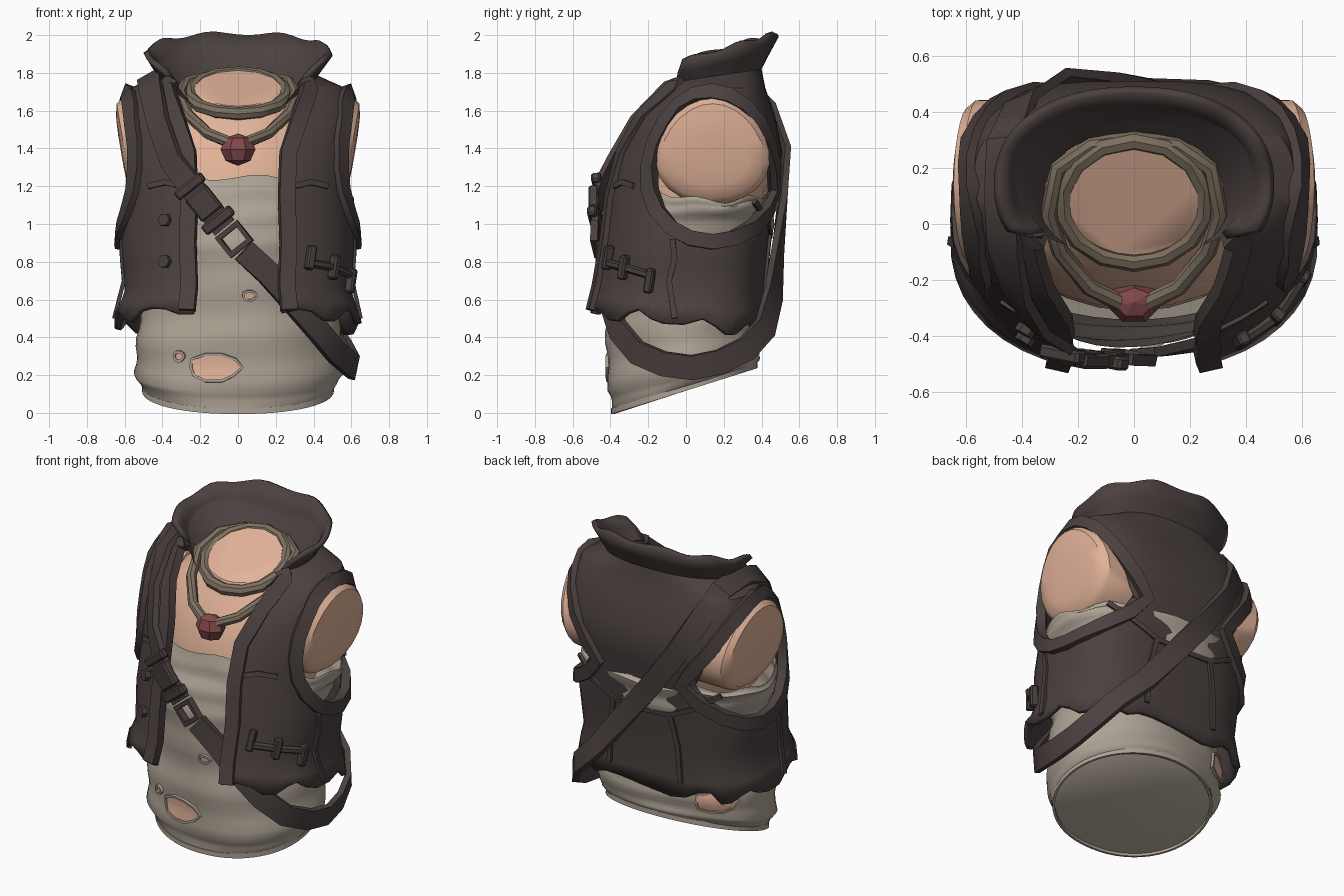
import bpy, bmesh, math, random
from math import sin, cos, pi, radians
from mathutils import Vector, Matrix
from mathutils.bvhtree import BVHTree

random.seed(4)
if "Cube" in bpy.data.objects:
    bpy.data.objects.remove(bpy.data.objects["Cube"])


def material(name, rgb):
    m = bpy.data.materials.new(name)
    m.use_nodes = True
    m.diffuse_color = (*rgb, 1)
    m.node_tree.nodes["Principled BSDF"].inputs["Base Color"].default_value = (*rgb, 1)
    return m


LEATHER = material("dark leather", (0.07, 0.053, 0.051))
LINEN = material("pale linen", (0.42, 0.365, 0.30))
SKIN = material("skin", (0.76, 0.45, 0.32))
CORD = material("taupe cord", (0.20, 0.16, 0.115))
RED = material("red stone", (0.22, 0.065, 0.068))


def activate(ob):
    bpy.ops.object.select_all(action="DESELECT")
    ob.select_set(True)
    bpy.context.view_layer.objects.active = ob


def make(name, verts, faces, mat, angle=40, recalc=True):
    me = bpy.data.meshes.new(name)
    me.from_pydata([tuple(v) for v in verts], [], faces)
    if recalc:
        bm = bmesh.new()
        bm.from_mesh(me)
        bmesh.ops.recalc_face_normals(bm, faces=bm.faces)
        bm.to_mesh(me)
        bm.free()
    me.materials.append(mat)
    ob = bpy.data.objects.new(name, me)
    bpy.context.collection.objects.link(ob)
    activate(ob)
    bpy.ops.object.shade_smooth_by_angle(angle=radians(angle))
    return ob


def refine(rings, steps):
    out = []
    for a, b in zip(rings, rings[1:]):
        out += [[p + (q - p) * k / steps for p, q in zip(a, b)] for k in range(steps)]
    return out + [list(rings[-1])]


def on_ring(ring, th, front=1.0):
    """Point on a tilted oval ring: height, half width, centre y, half depth, tilt, back squareness."""
    z, rx, cy, ry, tilt, back = ring[:6]
    e = front if cos(th) > 0 else back
    x = rx * math.copysign(abs(sin(th)) ** e, sin(th))
    y = cy - ry * math.copysign(abs(cos(th)) ** e, cos(th))
    return Vector((x, y, z + tilt * (y - cy)))


def open_row(ring, cols):
    """One row of points round a ring, leaving its front opening free."""
    a = radians(ring[6])
    return [on_ring(ring, a + (2 * pi - 2 * a) * j / (cols - 1), .9) for j in range(cols)]


def grid_faces(rows, cols, closed):
    return [(i * cols + j, i * cols + (j + 1) % cols, (i + 1) * cols + (j + 1) % cols, (i + 1) * cols + j)
            for i in range(rows - 1) for j in range(cols if closed else cols - 1)]


def sweep(name, pts, normals, section, mat, closed=False, angle=40):
    """Carry a cross-section (sideways, outward) along a path."""
    pts = [Vector(p) for p in pts]
    n, k, verts = len(pts), len(section), []
    for i, p in enumerate(pts):
        a = pts[(i - 1) % n] if closed else pts[max(i - 1, 0)]
        b = pts[(i + 1) % n] if closed else pts[min(i + 1, n - 1)]
        t = (b - a).normalized()
        out = Vector(normals[i])
        out = (out - t * out.dot(t)).normalized()
        side = t.cross(out)
        verts += [p + side * u + out * v for u, v in section]
    faces = grid_faces(n, k, True)
    if closed:
        faces += [((n - 1) * k + j, (n - 1) * k + (j + 1) % k, (j + 1) % k, j) for j in range(k)]
    else:
        faces += [tuple(range(k)), tuple(range((n - 1) * k, n * k))]
    return make(name, verts, faces, mat, angle)


def flat(w, t):
    return [(-w / 2, -t / 2), (w / 2, -t / 2), (w / 2, t / 2), (-w / 2, t / 2)]


def round_section(r, n=8):
    return [(r * cos(2 * pi * i / n), r * sin(2 * pi * i / n)) for i in range(n)]


def box(name, centre, size, along, out, mat):
    along, out = Vector(along).normalized(), Vector(out)
    out = (out - along * out.dot(along)).normalized()
    rot = Matrix((along.cross(out), along, out)).transposed().to_4x4()
    bm = bmesh.new()
    bmesh.ops.create_cube(bm, matrix=Matrix.Translation(centre) @ rot @ Matrix.Diagonal((*size, 1)))
    bmesh.ops.bevel(bm, geom=bm.edges[:], offset=min(size) * 0.2, segments=1, affect="EDGES")
    me = bpy.data.meshes.new(name)
    bm.to_mesh(me)
    bm.free()
    me.materials.append(mat)
    bpy.context.collection.objects.link(bpy.data.objects.new(name, me))


def project(tree, origin, direction, off):
    loc, nor, *_ = tree.ray_cast(Vector(origin), Vector(direction))
    if loc is None:
        return None
    if nor.dot(Vector(direction)) > 0:
        nor = -nor
    return loc + nor * off, nor


# Skin: chest and neck, closed by a sloping flat top
chest = [(1.05, .48, .03, .34, 0, 1), (1.25, .52, .08, .38, 0, 1), (1.45, .54, .12, .33, 0, 1),
         (1.58, .45, .12, .28, .2, 1), (1.66, .30, .10, .23, .4, 1), (1.72, .23, .08, .19, .5, 1)]
N = 24
verts = [on_ring(r, 2 * pi * j / N) for r in chest for j in range(N)]
make("chest_and_neck", verts, grid_faces(len(chest), N, True)
     + [tuple(range((len(chest) - 1) * N, len(chest) * N))], SKIN, recalc=False)

# Skin: shoulder stumps, leaning outward at the top
for s, label in ((1, "left"), (-1, "right")):
    verts = []
    for x, k in ((.35, 1), (.565, 1), (.6, .9), (.615, .65), (.62, .3)):
        for j in range(N):
            a = 2 * pi * j / N
            dz = .28 * k * sin(a)
            verts.append((s * (x + .17 * dz), .14 + .3 * k * cos(a) * (1 - .15 * sin(a)), 1.385 + dz))
    make(label + "_shoulder", verts, grid_faces(5, N, True) + [tuple(range(4 * N, 5 * N))], SKIN)

# Shirt: slanted flat underside and soft diagonal folds
shirt = refine([(.13, .50, -.01, .38, .32, 1), (.21, .555, -.01, .40, .24, .95), (.40, .54, -.01, .41, .08, .95),
                (.60, .51, 0, .41, 0, .95), (.85, .52, 0, .43, 0, .95), (1.0, .575, .02, .44, 0, .9),
                (1.12, .615, .05, .43, 0, .9), (1.2, .61, .06, .40, -.12, .9)], 4)
M = 56
verts = []
for i, r in enumerate(shirt):
    u = i / (len(shirt) - 1)
    for j in range(M):
        th = 2 * pi * j / M
        p = on_ring(r, th, .95)
        fold = sin(2 * th + 24 * u) * sin(3 * th - 17 * u) * .016 * min(1, 8 * u, 8 * (1 - u))
        p += Vector((sin(th), -cos(th), 0)) * fold
        p.z += max(0, u - .75) * 4 * (.015 * sin(9 * th) - .07 * abs(sin(th)) ** 3)
        verts.append(p)
faces = grid_faces(len(shirt), M, True)
shirt_tree = BVHTree.FromPolygons(verts, faces)
make("shirt", verts, faces + [tuple(reversed(range(M)))], LINEN, 60, recalc=False)
hem = verts[:M]
sweep("shirt_hem", hem, [(p.x, p.y, 0) for p in hem], flat(.03, .015), LINEN, True)

# Torn holes: thin skin plates with a frayed edge
for label, c, d, a, b in (("front", (-.125, -1, .24), (0, 1, 0), .135, .075), ("small", (-.31, -1, .30), (0, 1, 0), .025, .025),
                          ("upper", (.06, -1, .62), (0, 1, 0), .035, .025), ("back", (-1.2, .87, .38), (.8, -.6, 0), .12, .065)):
    d = Vector(d)
    side, pts, nors, K = d.cross(Vector((0, 0, 1))), [], [], 10
    for k in (.3, .7, 1):
        for j in range(K):
            t = 2 * pi * j / K
            wob = 1 + .12 * sin(3 * t + 1)
            p, n = project(shirt_tree, Vector(c) + side * a * k * wob * cos(t) + Vector((0, 0, b * k * sin(t))), d, .008)
            pts.append(p)
            nors.append(n)
    make(label + "_hole_skin", pts, grid_faces(3, K, True) + [tuple(range(K))], SKIN)
    sweep(label + "_hole_edge", pts[-K:], nors[-K:], flat(.014, .016), LINEN, True)

# Vest: open-fronted shell; last value is the opening angle of each ring
vest = refine([(.49, .655, -.055, .475, -.12, .65, 19), (.65, .60, -.04, .46, -.05, .65, 20), (.9, .62, -.01, .45, 0, .65, 20),
               (1.15, .60, .02, .45, 0, .65, 20), (1.38, .62, .07, .44, 0, .65, 20), (1.58, .62, .10, .37, 0, .65, 27),
               (1.72, .57, .15, .27, 0, .7, 36), (1.78, .42, .13, .27, .15, .85, 50), (1.9, .5, .14, .35, .28, .9, 64)], 2)
C = 41
rows = [open_row(r, C) for r in vest]
for j in range(C):
    rows[0][j].z += .03 * sin(1.4 * j) + random.uniform(-.02, .02)
    rows[-1][j].z += .012 * sin(.9 * j)
verts = sum(rows, [])
faces = grid_faces(len(rows), C, False)
vest_tree = BVHTree.FromPolygons(verts, faces)
body = make("vest", verts, faces, LEATHER, 35, recalc=False)
mod = body.modifiers.new("thickness", "SOLIDIFY")
mod.thickness, mod.offset = .03, -1

# Collar lining funnelling down to the neck
lining = refine([(1.885, .475, .14, .325, .28, .9, 64), (1.77, .37, .11, .27, .3, .9, 58), (1.70, .32, .09, .235, .4, .9, 48)], 2)
make("collar_lining", sum((open_row(r, C) for r in lining), []), grid_faces(len(lining), C, False), LEATHER, recalc=False)

# Egg-shaped armholes cut straight through from side to side
H = 20
loop = [(cos(a) * (1 - .14 * sin(a)), sin(a)) for a in (2 * pi * j / H for j in range(H))]
cutter = make("armhole_cutter", [(x, .135 + .305 * c, 1.3 + .375 * s) for x in (-1, 1) for c, s in loop],
              grid_faces(2, H, True) + [tuple(range(H)), tuple(range(H, 2 * H))], LEATHER)
cutter.hide_render = True
cut = body.modifiers.new("armholes", "BOOLEAN")
cut.operation, cut.object, cut.solver = "DIFFERENCE", cutter, "EXACT"
activate(body)
for m in ("thickness", "armholes"):
    bpy.ops.object.modifier_apply(modifier=m)
bpy.data.objects.remove(cutter)

for s, label in ((1, "left"), (-1, "right")):
    # Raised armhole trim
    hits = [project(vest_tree, (s, .135 + .325 * c, 1.3 + .395 * v), (-s, 0, 0), .008) for c, v in loop]
    hits = [h for h in hits if h]
    sweep(label + "_armhole_trim", [h[0] for h in hits], [h[1] for h in hits], flat(.08, .055), LEATHER, True, 25)
    # Front edge band running up to the collar
    edge = [on_ring(r, s * radians(r[6] + 3), .9) for r in vest[:15]]
    sweep(label + "_front_band", edge, [(p.x * .6, p.y - .25, .15) for p in edge], flat(.085, .05), LEATHER, angle=25)
    # Raised panel seams
    f, b, w = (0, 1, 0), (0, -1, 0), (-s, 0, 0)
    for k, (d, path) in enumerate(((f, [(.30, 1.2), (.38, 1.22), (.47, 1.2)]), (w, [(-.06, .5), (-.09, .7), (-.06, .82), (-.07, .92)]),
                                   (b, [(.5, 1.12), (.35, 1.02), (.2, .95), (0, .94)]), (b, [(.2, .95), (.24, .75), (.25, .52)]))):
        hits = [project(vest_tree, (s * u, -d[1], z) if d[1] else (s, u, z), d, .004) for u, z in path]
        hits = [h for h in hits if h]
        sweep(f"{label}_seam_{k}", [h[0] for h in hits], [h[1] for h in hits], flat(.03, .02), LEATHER)

# Studs on the right front
for k, z in enumerate((1.02, .8)):
    p, n = project(vest_tree, (-.38, -1, z), (0, 1, 0), 0)
    sweep(f"stud_{k}", [p, p + n * .03], [(0, 0, 1)] * 2, round_section(.035, 6), LEATHER, angle=20)

# Lacing on the left front: upright toggles joined by a cord
laces = [project(vest_tree, (sin(a), -cos(a), z), (-sin(a), cos(a), 0), .02) for a, z in ((.76, .82), (1.0, .77), (1.26, .7))]
for k, (p, n) in enumerate(laces):
    box(f"lace_toggle_{k}", p, (.045, .13, .05), (.15, .15, 1), n, LEATHER)
zigzag = [p + Vector((0, 0, dz)) for (p, n), dz in zip(laces, (-.03, .0, .03))]
sweep("lace_cord", zigzag, [n for p, n in laces], round_section(.022, 6), LEATHER)

# Cross-body strap: down the front, round the left hip, up the back, over the right shoulder
strap = [(.03, -.46, .86), (.16, -.44, .74), (.3, -.41, .58), (.42, -.36, .44), (.52, -.26, .32), (.59, -.12, .26), (.615, .03, .24),
         (.6, .18, .27), (.56, .32, .34), (.48, .42, .45), (.3, .465, .63), (.1, .49, .88), (-.1, .51, 1.13), (-.28, .51, 1.38),
         (-.4, .44, 1.6), (-.46, .3, 1.76), (-.47, .1, 1.78), (-.46, -.09, 1.71), (-.42, -.25, 1.53),
         (-.35, -.365, 1.33), (-.25, -.44, 1.2), (-.17, -.475, 1.1), (-.07, -.475, .98)]
sweep("strap", strap, [(x, y - .1, max(0, z - 1.45) * 2.5 + min(0, z - .5) * .5) for x, y, z in strap],
      flat(.13, .035), LEATHER, angle=30)

# Buckle with clip bars and an open square ring
along, out = Vector((.62, 0, -.78)), Vector((-.2, -1, 0)).normalized()
for name, c, size in (("buckle_upper_bar", (-.255, -.465, 1.20), (.18, .055, .05)),
                      ("buckle_body", (-.18, -.48, 1.11), (.14, .15, .055)),
                      ("buckle_lower_bar", (-.105, -.485, 1.02), (.19, .06, .05))):
    box(name, c, size, along, out, LEATHER)
side = along.cross(out)
frame = [Vector((-.02, -.475, .92)) + side * u * .065 + along * v * .055 for u, v in ((-1, -1), (1, -1), (1, 1), (-1, 1))]
sweep("buckle_ring", frame, [out] * 4, flat(.035, .04), LEATHER, True, 20)

# Necklace: neck loop, hanging cord and faceted stone
ring = [on_ring((1.69, .255, .08, .215, .5, 1), 2 * pi * j / 14) for j in range(14)]
sweep("neck_loop", ring, [(p.x, p.y - .08, 0) for p in ring], round_section(.036), CORD, True)
half = [(.15, .28, 1.78), (.27, .2, 1.75), (.305, .04, 1.69), (.265, -.095, 1.58), (.16, -.225, 1.48), (.04, -.285, 1.43)]
hang = [(-x, y, z) for x, y, z in reversed(half)] + [(0, .3, 1.79)] + half
sweep("hanging_cord", hang, [(x, y - .08, .3) for x, y, z in hang], round_section(.031), CORD)
bm = bmesh.new()
bmesh.ops.create_uvsphere(bm, u_segments=7, v_segments=4, radius=1,
                          matrix=Matrix.Translation((0, -.28, 1.395)) @ Matrix.Diagonal((.095, .075, .085, 1)))
stone = bpy.data.meshes.new("pendant_stone")
bm.to_mesh(stone)
bm.free()
stone.materials.append(RED)
bpy.context.collection.objects.link(bpy.data.objects.new("pendant_stone", stone))
